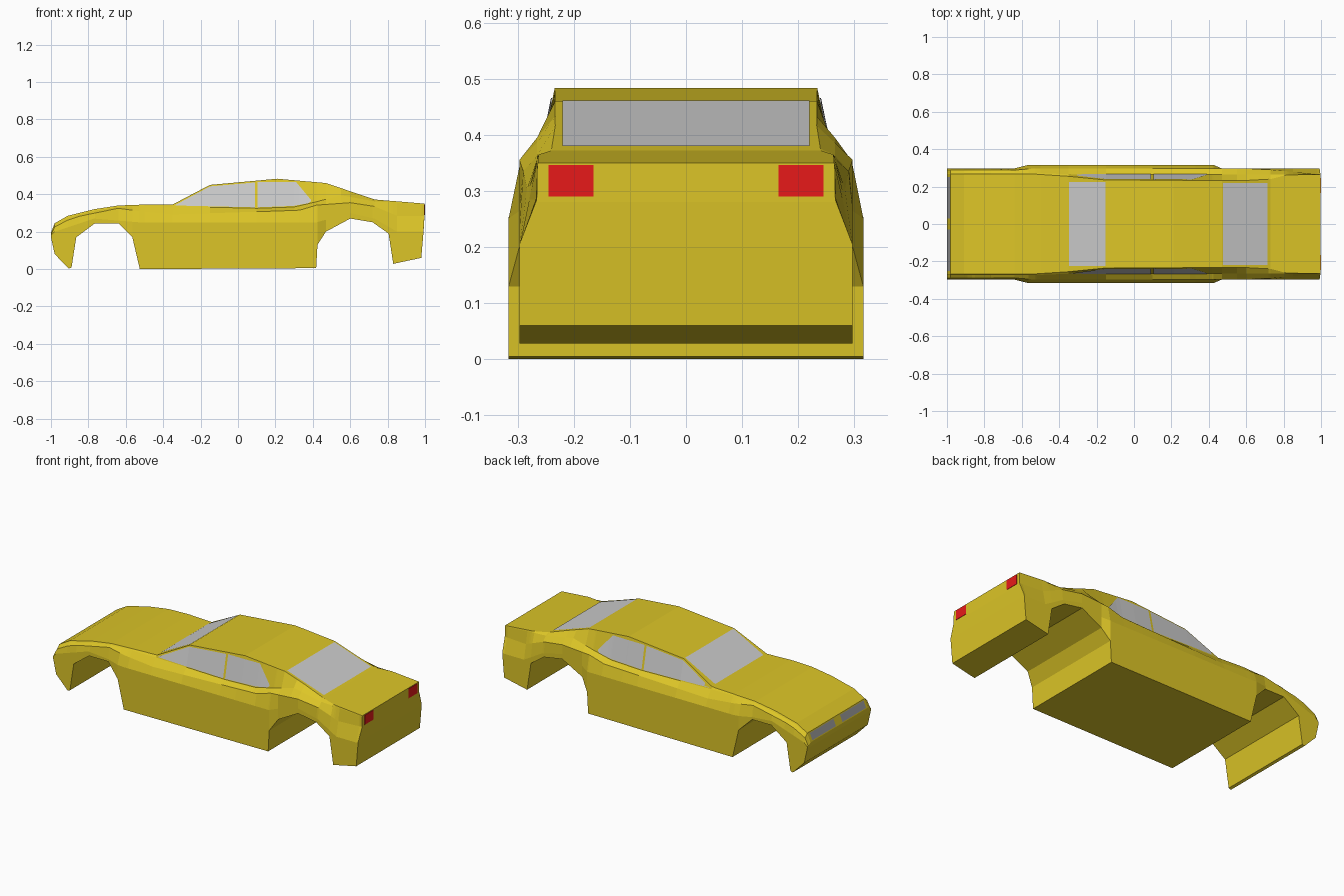
import bpy, bmesh, math

if "Cube" in bpy.data.objects:
    bpy.data.objects.remove(bpy.data.objects["Cube"])


def mat(name, rgb):
    m = bpy.data.materials.new(name)
    m.diffuse_color = (*rgb, 1)
    m.use_nodes = True
    m.node_tree.nodes["Principled BSDF"].inputs["Base Color"].default_value = m.diffuse_color
    return m


def curve(*pts):
    # piecewise linear function through (x, value) points
    def f(x):
        if x <= pts[0][0]:
            return pts[0][1]
        for (a, va), (b, vb) in zip(pts, pts[1:]):
            if x <= b:
                return va + (vb - va) * (x - a) / (b - a)
        return pts[-1][1]
    f.xs = [p[0] for p in pts]
    return f


def make(name, verts, faces, material=None):
    me = bpy.data.meshes.new(name)
    me.from_pydata(verts, [], faces)
    ob = bpy.data.objects.new(name, me)
    bpy.context.collection.objects.link(ob)
    if material:
        me.materials.append(material)
    return ob


yellow = mat("yellow_paint", (0.72, 0.56, 0.02))
red = mat("red_lens", (0.8, 0.01, 0.01))
glass = mat("grey_glass", (0.6, 0.6, 0.6))
dark = mat("lamp_grey", (0.35, 0.35, 0.35))

# Lengthwise height lines: underside with wheel arches, waist, shoulder, belt, roof
z_bottom = curve((-1, .17), (-.98, .08), (-.905, .003), (-.89, .008), (-.865, .17),
                 (-.765, .245), (-.64, .245), (-.565, .17), (-.525, 0), (.418, .005),
                 (.425, .13), (.47, .2), (.6, .27), (.72, .25), (.805, .19),
                 (.83, .028), (.98, .06), (.992, .2), (.997, .28))
z_waist = curve((-1, .18), (-.98, .2), (-.77, .27), (-.53, .25), (-.35, .25),
                (.42, .25), (.6, .3), (.73, .27), (.85, .2), (.997, .2))
z_shoulder = curve((-1, .185), (-.98, .225), (-.91, .262), (-.85, .282), (-.64, .325),
                   (-.53, .31), (-.35, .292), (.2, .31), (.33, .315), (.42, .342),
                   (.6, .355), (.73, .335), (.85, .285), (.997, .285))
z_belt = curve((-1, .19), (-.98, .24), (-.91, .278), (-.77, .312), (-.64, .333),
               (-.5, .338), (-.35, .335), (.1, .325), (.3, .332), (.42, .36),
               (.55, .395), (.73, .362), (.82, .357), (.997, .345))
z_top = curve((-1, .195), (-.98, .245), (-.91, .285), (-.77, .32), (-.64, .34),
              (-.5, .345), (-.35, .345), (-.15, .45), (.21, .483), (.47, .46),
              (.73, .372), (.997, .35))

# Lengthwise half-width lines
y_body = curve((-1, .297), (-.64, .297), (-.565, .316), (.425, .316), (.47, .297),
               (.992, .297), (.997, .266))
y_shoulder = curve((-1, .29), (-.64, .288), (-.53, .297), (.6, .297), (.73, .29), (.997, .266))
y_belt = curve((-1, .272), (-.5, .272), (-.35, .266), (.997, .265))
y_top = curve((-1, .268), (-.52, .266), (-.35, .255), (-.15, .235), (.6, .233), (.73, .24),
              (.82, .263), (.997, .264))

rows = [(y_body, z_bottom), (y_body, z_waist), (y_shoulder, z_shoulder),
        (y_belt, z_belt), (y_top, z_top)]
stations = sorted({x for r in rows for f in r for x in f.xs})

# Body shell lofted through the stations
verts, faces = [], []
n = len(rows) * 2
for x in stations:
    half = [(fy(x), min(max(fz(x), z_bottom(x) + .004 * i), z_top(x)))
            for i, (fy, fz) in enumerate(rows)]
    verts += [(x, y, z) for y, z in half] + [(x, -y, z) for y, z in reversed(half)]
for s in range(len(stations) - 1):
    for i in range(n):
        j = (i + 1) % n
        faces.append((s * n + i, s * n + j, (s + 1) * n + j, (s + 1) * n + i))
faces += [tuple(range(n)), tuple(range(len(verts) - n, len(verts)))]
body = make("car_body", verts, faces, yellow)
bm = bmesh.new()
bm.from_mesh(body.data)
bmesh.ops.remove_doubles(bm, verts=bm.verts, dist=.0005)
bmesh.ops.dissolve_limit(bm, angle_limit=math.radians(1), verts=bm.verts, edges=bm.edges)
bmesh.ops.recalc_face_normals(bm, faces=bm.faces)
bm.to_mesh(body.data)
bm.free()


# Side windows following the cabin wall between belt and roof
def side_window(name, low, high, side):
    a, b = low.xs[0], low.xs[-1]
    xs = sorted({x for x in stations + low.xs + high.xs if a <= x <= b})
    vs = []
    for x in xs:
        for z in (low(x), high(x)):
            t = (z - z_belt(x)) / (z_top(x) - z_belt(x))
            y = y_belt(x) + (y_top(x) - y_belt(x)) * t + .003
            vs.append((x, side * y, z))
    fs = [(2 * i, 2 * i + 2, 2 * i + 3, 2 * i + 1)[::-side] for i in range(len(xs) - 1)]
    make(name, vs, fs, glass)


for side, label in ((-1, "near"), (1, "far")):
    side_window("front_window_" + label, curve((-.335, .34), (.09, .33)),
                curve((-.335, .343), (-.15, .442), (.09, .463)), side)
    side_window("rear_window_" + label, curve((.103, .33), (.3, .338), (.375, .352), (.39, .362)),
                curve((.103, .465), (.31, .466), (.39, .37)), side)


# Sloped panel spanning y0..y1 from point p to point q (x, z)
def panel(name, p, q, y0, y1, material):
    make(name, [(p[0], y0, p[1]), (p[0], y1, p[1]), (q[0], y1, q[1]), (q[0], y0, q[1])],
         [(0, 1, 2, 3) if p[1] > q[1] else (0, 3, 2, 1)], material)


panel("windshield", (-.348, .349), (-.152, .452), -.225, .225, glass)
panel("rear_glass", (.715, .380), (.475, .461), -.22, .22, glass)

# Lamps
for side, label in ((-1, "near"), (1, "far")):
    y0, y1 = sorted((side * .03, side * .25))
    panel("headlamp_" + label, (-1.0005, .201), (-.9845, .241), y0, y1, dark)
    bpy.ops.mesh.primitive_cube_add(size=1, location=(.9965, side * .205, .318))
    lamp = bpy.context.object
    lamp.name = "tail_lamp_" + label
    lamp.scale = (.006, .08, .056)
    lamp.data.materials.append(red)
